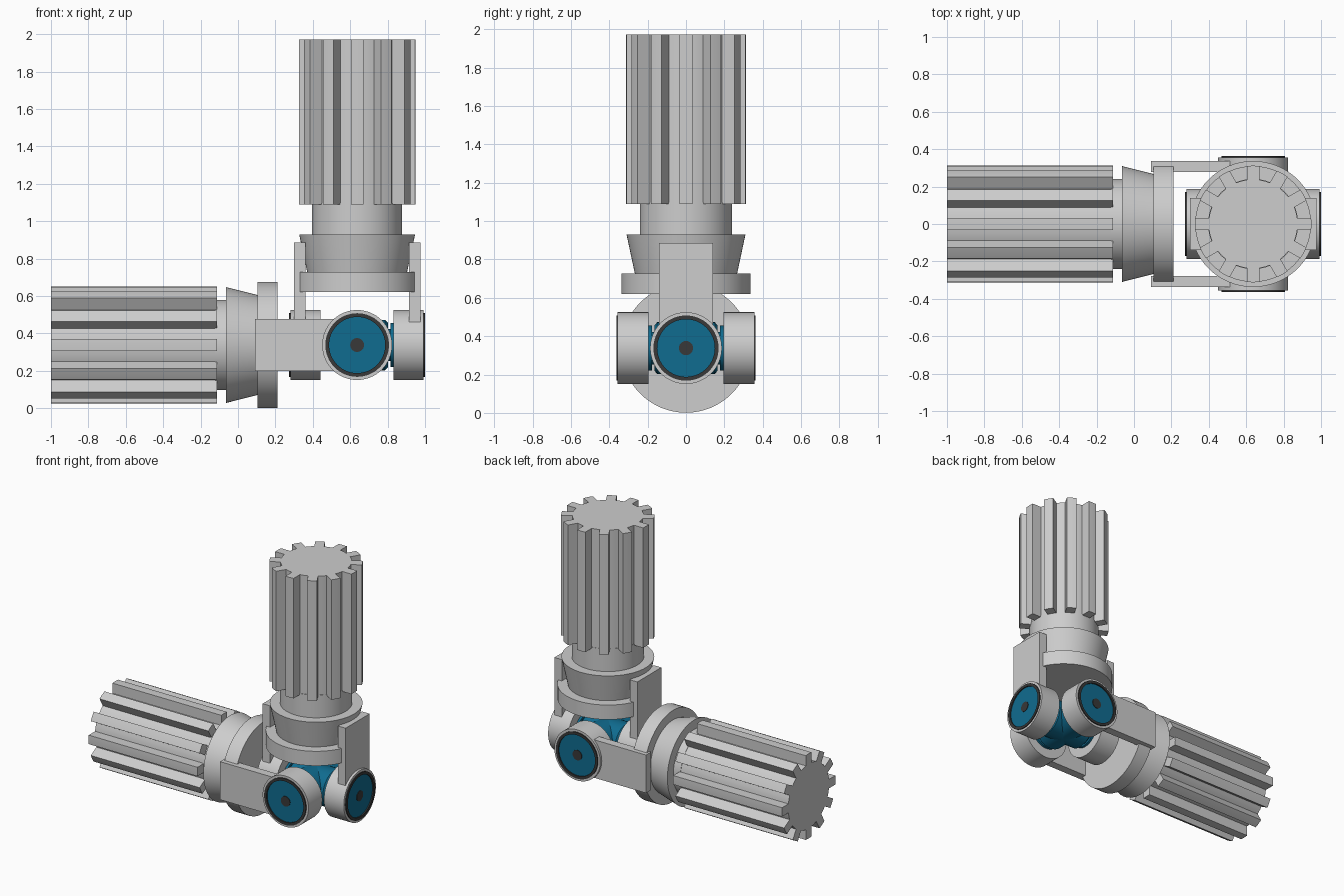
import bpy, bmesh, math
from mathutils import Matrix, Vector

if "Cube" in bpy.data.objects:
    bpy.data.objects.remove(bpy.data.objects["Cube"])


def material(name, color):
    m = bpy.data.materials.new(name)
    m.diffuse_color = (*color, 1)
    m.use_nodes = True
    m.node_tree.nodes["Principled BSDF"].inputs["Base Color"].default_value = m.diffuse_color
    return m


GREY = material("light_grey_metal", (0.61, 0.61, 0.61))
BLUE = material("blue_metal", (0.005, 0.15, 0.28))
DARK = material("dark_rubber", (0.04, 0.04, 0.04))
JOINT = Vector((0.637, 0, 0.338))  # centre of the cross


def frame(x, y, z):
    """Matrix placing local axes at the joint centre."""
    m = Matrix((x, y, z)).transposed().to_4x4()
    m.translation = JOINT
    return m


def finish(name, bm, matrix, mat, smooth=True):
    bmesh.ops.recalc_face_normals(bm, faces=bm.faces)
    bm.transform(matrix)
    me = bpy.data.meshes.new(name)
    bm.to_mesh(me)
    bm.free()
    ob = bpy.data.objects.new(name, me)
    bpy.context.collection.objects.link(ob)
    me.materials.append(mat)
    if smooth:
        bpy.ops.object.select_all(action='DESELECT')
        ob.select_set(True)
        bpy.context.view_layer.objects.active = ob
        bpy.ops.object.shade_smooth_by_angle(angle=math.radians(30))
    return ob


def lathe(name, profile, matrix, mat, closed=False, n=64):
    """Turn (radius, height) points around local z."""
    bm = bmesh.new()
    vs = [bm.verts.new((r, 0, z)) for r, z in profile]
    es = [bm.edges.new(p) for p in zip(vs, vs[1:])]
    if closed:
        es.append(bm.edges.new((vs[-1], vs[0])))
    bmesh.ops.spin(bm, geom=vs + es, cent=(0, 0, 0), axis=(0, 0, 1),
                   angle=2 * math.pi, steps=n, use_duplicate=False)
    bmesh.ops.remove_doubles(bm, verts=bm.verts, dist=1e-5)
    bmesh.ops.dissolve_degenerate(bm, edges=bm.edges, dist=1e-5)
    return finish(name, bm, matrix, mat)


def box(name, lo, hi, matrix, mat):
    bm = bmesh.new()
    bmesh.ops.create_cube(bm, size=1)
    for v in bm.verts:
        v.co = [(a + b) / 2 + c * (b - a) for a, b, c in zip(lo, hi, v.co)]
    return finish(name, bm, matrix, mat, False)


def spline(name, z0, z1, matrix, teeth=12, root=0.238, tip=0.312, half=0.033):
    """Toothed shaft extruded along local z."""
    bm = bmesh.new()
    pts = []
    a_root, a_tip = math.asin(half / root), math.asin(half / tip)
    step = 2 * math.pi / teeth
    for i in range(teeth):
        a = i * step
        pts += [(root, a - a_root), (tip, a - a_tip), (tip, a), (tip, a + a_tip)]
        gap = step - 2 * a_root
        pts += [(root, a + a_root + gap * k / 3) for k in range(3)]
    f = bm.faces.new([bm.verts.new((r * math.cos(a), r * math.sin(a), z0)) for r, a in pts])
    ext = bmesh.ops.extrude_face_region(bm, geom=[f], use_keep_orig=True)
    for v in ext["geom"]:
        if isinstance(v, bmesh.types.BMVert):
            v.co.z = z1
    return finish(name, bm, matrix, GREY)


def yoke(prefix, m, ring0, ring1, cone1, end):
    """Ring, cone, neck, splined shaft and two arms with bearing hubs."""
    lathe(prefix + "_yoke_body",
          [(0, ring0), (0.337, ring0), (0.337, ring1), (0.267, ring1), (0.31, cone1),
           (0.241, cone1), (0.241, 0.76), (0, 0.76)], m, GREY)
    spline(prefix + "_splined_shaft", 0.75, end, m)
    for s, side in ((1, "a"), (-1, "b")):
        x0, x1 = sorted((s * 0.277, s * 0.338))
        box(f"{prefix}_arm_{side}", (x0, -0.14, 0.08), (x1, 0.14, 0.547), m, GREY)
        # bearing axis points outwards along local x
        h = m @ Matrix.Rotation(s * math.pi / 2, 4, 'Y')
        tag = f"{prefix}_{side}"
        lathe("hub_" + tag, [(0, 0.195), (0.187, 0.195), (0.187, 0.356), (0.17, 0.356),
                             (0.17, 0.342), (0, 0.342)], h, GREY)
        lathe("seal_ring_" + tag, [(0.15, 0.34), (0.17, 0.34), (0.17, 0.363), (0.15, 0.363)],
              h, DARK, closed=True)
        lathe("bearing_cap_" + tag, [(0, 0.34), (0.151, 0.34), (0.151, 0.354), (0, 0.354)], h, BLUE)
        lathe("grease_plug_" + tag, [(0, 0.35), (0.037, 0.35), (0.037, 0.358), (0, 0.358)], h, DARK)
        # stepped trunnion of the cross
        lathe("trunnion_" + tag, [(0, 0), (0.135, 0), (0.135, 0.15), (0.118, 0.165), (0.085, 0.165),
                                  (0.085, 0.178), (0.117, 0.178), (0.117, 0.2), (0, 0.2)], h, BLUE)


# upright half, arms left and right
yoke("upright", frame((1, 0, 0), (0, 1, 0), (0, 0, 1)), 0.283, 0.39, 0.592, 1.634)
# level half, arms front and back
yoke("level", frame((0, 1, 0), (0, 0, -1), (-1, 0, 0)), 0.427, 0.532, 0.702, 1.637)
